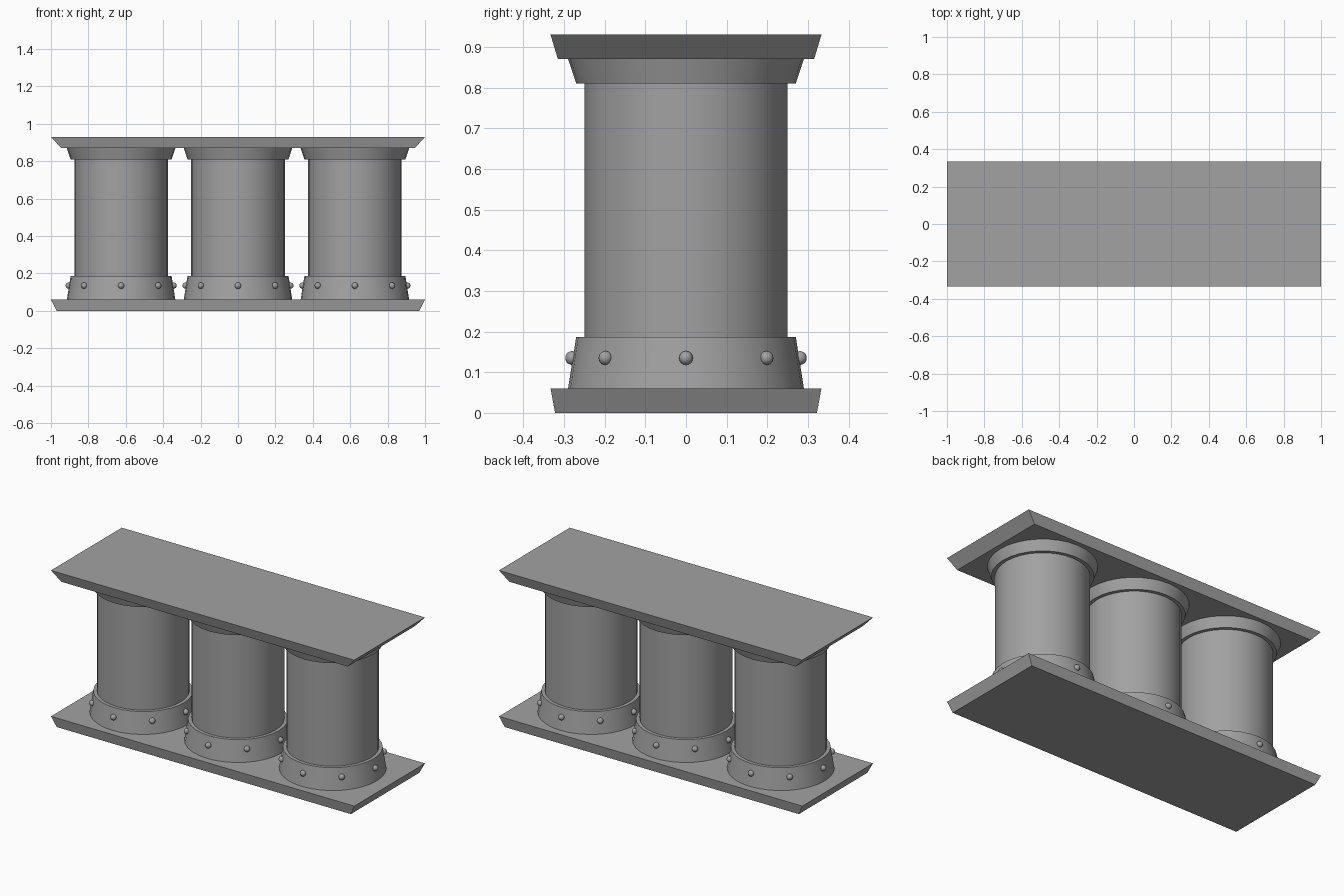
import bpy
import bmesh
from math import cos, sin, pi, radians

cube = bpy.data.objects.get("Cube")
if cube:
    bpy.data.objects.remove(cube, do_unlink=True)

# Single stone-grey material
grey = bpy.data.materials.new("stone_grey")
grey.use_nodes = True
colour = (0.36, 0.36, 0.36, 1)
grey.diffuse_color = colour
grey.node_tree.nodes["Principled BSDF"].inputs["Base Color"].default_value = colour


def finish(obj, name, smooth=True):
    obj.name = name
    obj.data.name = name
    obj.data.materials.append(grey)
    if smooth:
        bpy.ops.object.shade_smooth_by_angle(angle=radians(30))


def plate(name, z0, z1, bottom, top):
    """Rectangular slab whose sides flare from bottom to top half-sizes."""
    bm = bmesh.new()
    bmesh.ops.create_cube(bm, size=2)
    for v in bm.verts:
        half = top if v.co.z > 0 else bottom
        v.co = (v.co.x * half[0], v.co.y * half[1], z1 if v.co.z > 0 else z0)
    mesh = bpy.data.meshes.new(name)
    bm.to_mesh(mesh)
    bm.free()
    obj = bpy.data.objects.new(name, mesh)
    bpy.context.collection.objects.link(obj)
    finish(obj, name, smooth=False)


def drum(name, x, z0, z1, r0, r1):
    """Round section tapering from r0 at z0 to r1 at z1."""
    bpy.ops.mesh.primitive_cone_add(vertices=32, radius1=r0, radius2=r1,
                                    depth=z1 - z0, location=(x, 0, (z0 + z1) / 2))
    finish(bpy.context.object, name)


# Base and top slabs
BASE, CAP, HEIGHT = 0.06, 0.87, 0.93
plate("base_slab", 0, BASE, (0.97, 0.322), (1, 0.333))
plate("top_slab", CAP, HEIGHT, (0.945, 0.315), (1, 0.333))

# Three columns, each with a riveted collar and a flared capital
for side, x in (("right", -0.625), ("middle", 0), ("left", 0.625)):
    drum(side + "_column_shaft", x, BASE, CAP, 0.25, 0.25)
    drum(side + "_column_collar", x, BASE, 0.187, 0.29, 0.27)
    drum(side + "_column_capital", x, 0.81, CAP, 0.27, 0.29)
    for i in range(8):
        a = i * pi / 4
        bpy.ops.mesh.primitive_uv_sphere_add(
            segments=16, ring_count=10, radius=0.017,
            location=(x + 0.28 * cos(a), 0.28 * sin(a), 0.135))
        finish(bpy.context.object, f"{side}_rivet_{i + 1}")
